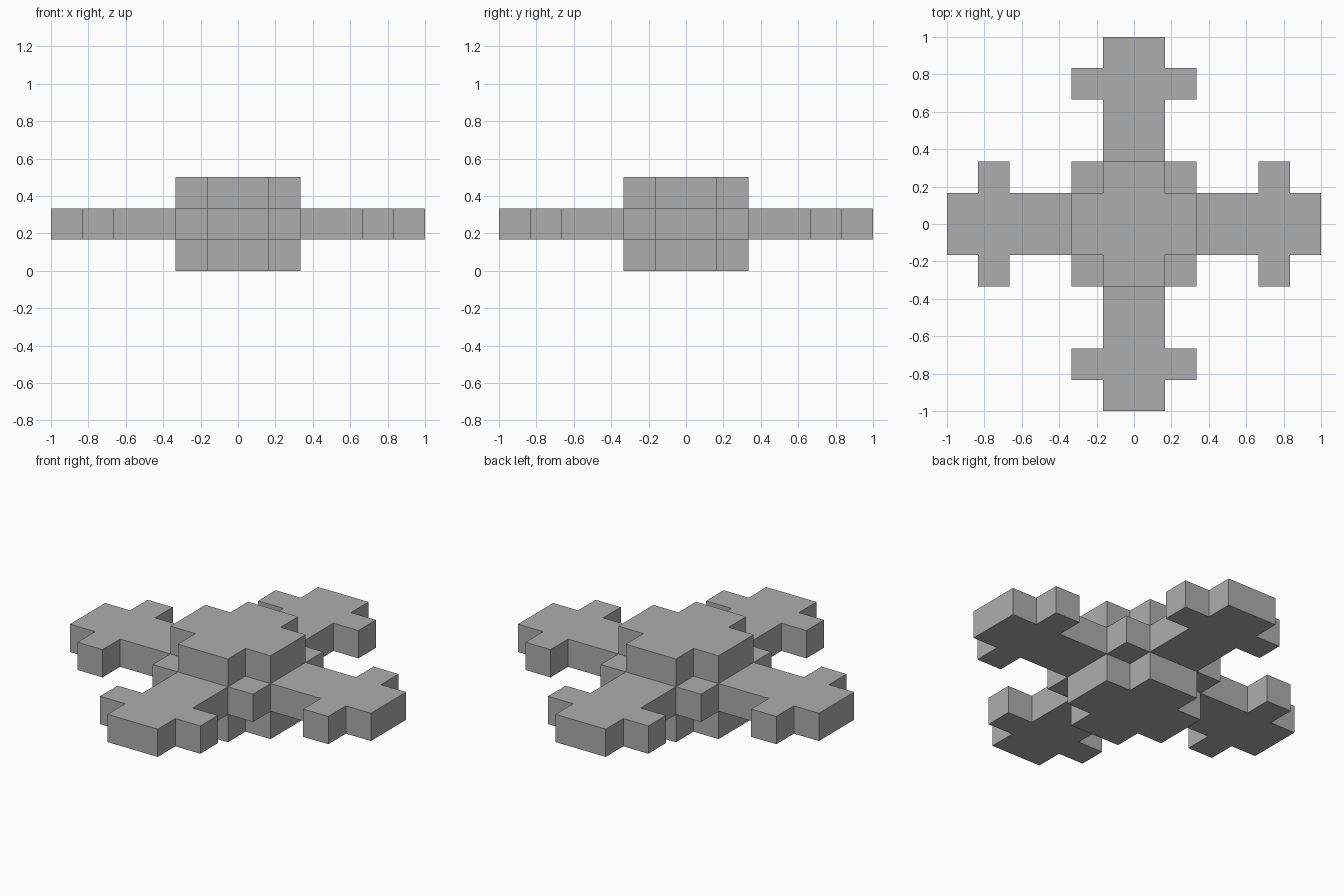
import bpy
import bmesh
from mathutils import Vector

UNIT = 1 / 6

default_cube = bpy.data.objects.get("Cube")
if default_cube:
    bpy.data.objects.remove(default_cube, do_unlink=True)

grey = bpy.data.materials.new("plain_grey")
grey.use_nodes = True
colour = (0.42, 0.42, 0.42, 1)
grey.diffuse_color = colour
grey.node_tree.nodes["Principled BSDF"].inputs["Base Color"].default_value = colour


def box(x0, x1, y0, y1, layer):
    """Unit cells filling a rectangle of one layer."""
    return {(x, y, layer) for x in range(x0, x1) for y in range(y0, y1)}


def quarter_turn(cells):
    return {(-y - 1, x, z) for x, y, z in cells}


cells = set()

# Middle slab: full square hub
cells |= box(-2, 2, -2, 2, 1)

# Lower and upper plus-shaped caps
for layer in (0, 2):
    cells |= box(-2, 2, -1, 1, layer) | box(-1, 1, -2, 2, layer)

# Four arms, each with a crossbar near its tip
arm = box(2, 6, -1, 1, 1) | box(4, 5, -2, 2, 1)
for _ in range(4):
    cells |= arm
    arm = quarter_turn(arm)

# Outer skin of the joined blocks
bm = bmesh.new()
for cell in sorted(cells):
    for axis in range(3):
        for side in (-1, 1):
            neighbour = list(cell)
            neighbour[axis] += side
            if tuple(neighbour) in cells:
                continue
            normal, u, v = Vector(), Vector(), Vector()
            normal[axis] = side / 2
            u[(axis + 1) % 3] = side / 2
            v[(axis + 2) % 3] = 0.5
            centre = Vector(cell) + Vector((0.5, 0.5, 0.5)) + normal
            corners = (-u - v, u - v, u + v, v - u)
            bm.faces.new([bm.verts.new((centre + c) * UNIT) for c in corners])

# Weld, then merge coplanar squares into clean flat faces
bmesh.ops.remove_doubles(bm, verts=bm.verts[:], dist=0.001)
bmesh.ops.dissolve_limit(bm, angle_limit=0.01, verts=bm.verts[:], edges=bm.edges[:])

mesh = bpy.data.meshes.new("cross_block")
bm.to_mesh(mesh)
bm.free()
mesh.materials.append(grey)
cross_block = bpy.data.objects.new("cross_block", mesh)
bpy.context.collection.objects.link(cross_block)
